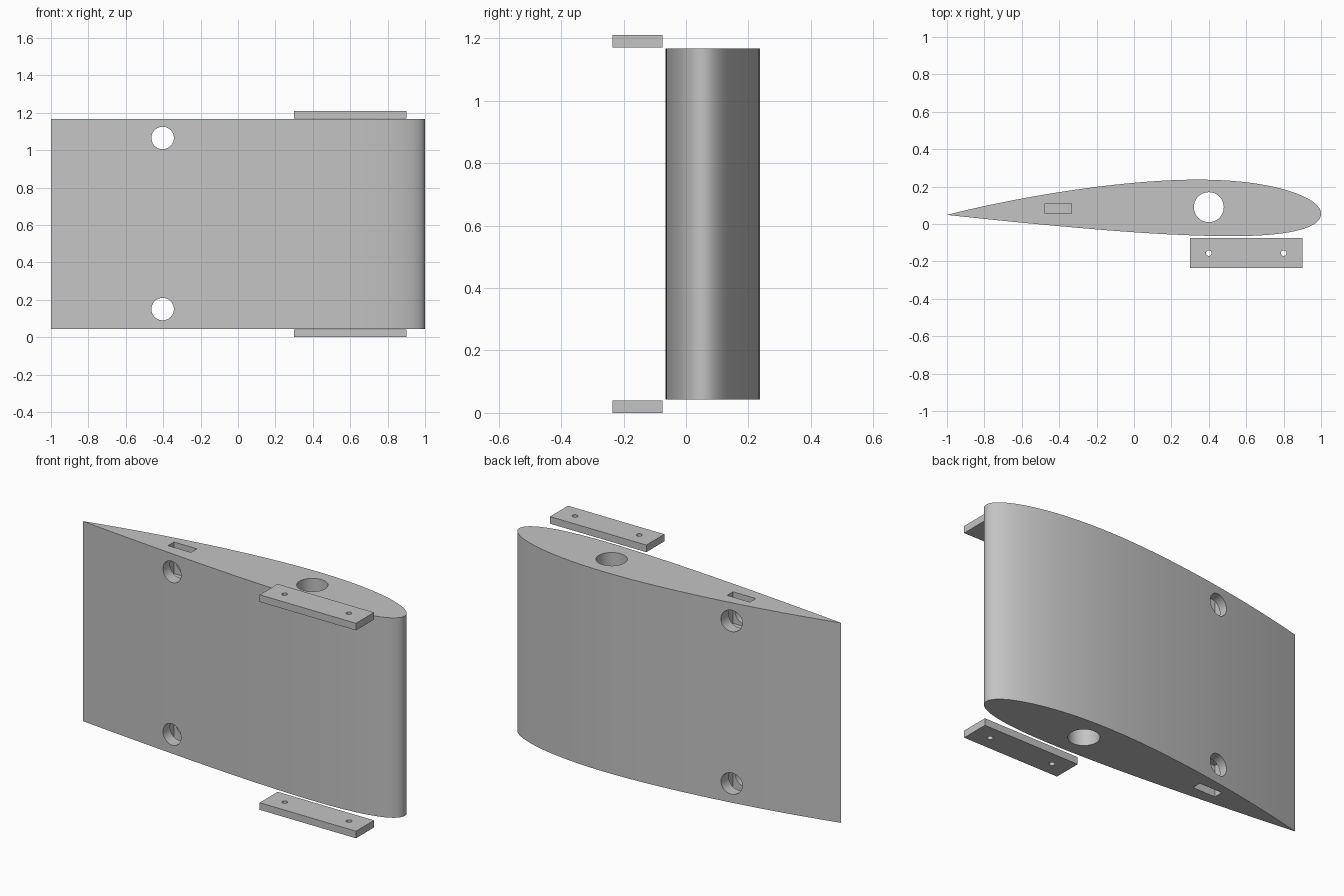
import bpy, bmesh, math

cube = bpy.data.objects.get("Cube")
if cube:
    bpy.data.objects.remove(cube, do_unlink=True)

grey = bpy.data.materials.new("light grey")
grey.use_nodes = True
GREY = (0.55, 0.55, 0.55, 1)
grey.diffuse_color = GREY
grey.node_tree.nodes["Principled BSDF"].inputs["Base Color"].default_value = GREY

BOTTOM, TOP, HEIGHT = 0.0425, 1.1675, 1.21
CHORD_Y = 0.049


def prism(name, outline, z0, z1):
    """Extrude a closed xy outline from z0 to z1."""
    bm = bmesh.new()
    face = bm.faces.new([bm.verts.new((x, y, z0)) for x, y in outline])
    up = bmesh.ops.extrude_face_region(bm, geom=[face])["geom"]
    bmesh.ops.translate(bm, vec=(0, 0, z1 - z0),
                        verts=[v for v in up if isinstance(v, bmesh.types.BMVert)])
    bmesh.ops.recalc_face_normals(bm, faces=bm.faces)
    mesh = bpy.data.meshes.new(name)
    bm.to_mesh(mesh)
    bm.free()
    mesh.materials.append(grey)
    obj = bpy.data.objects.new(name, mesh)
    bpy.context.collection.objects.link(obj)
    return obj


def rectangle(x0, x1, y0, y1):
    return [(x0, y0), (x1, y0), (x1, y1), (x0, y1)]


def circle(x, y, r, n=48):
    return [(x + r * math.cos(math.tau * i / n), y + r * math.sin(math.tau * i / n))
            for i in range(n)]


def activate(obj):
    bpy.ops.object.select_all(action="DESELECT")
    obj.select_set(True)
    bpy.context.view_layer.objects.active = obj


def cut(obj, cutter):
    """Subtract the cutter and discard it."""
    cutter.hide_render = True
    mod = obj.modifiers.new("cut", "BOOLEAN")
    mod.operation, mod.solver, mod.object = "DIFFERENCE", "EXACT", cutter
    activate(obj)
    bpy.ops.object.modifier_apply(modifier=mod.name)
    bpy.data.objects.remove(cutter, do_unlink=True)


def airfoil(steps=60, thick=0.15, camber=0.02, peak=0.4):
    """Cambered section, leading edge at +x, chord of 2."""
    upper, lower = [], []
    for i in range(steps + 1):
        t = (1 - math.cos(math.pi * i / steps)) / 2
        half = 5 * thick * (0.2969 * math.sqrt(t) - 0.126 * t - 0.3516 * t**2
                            + 0.2843 * t**3 - 0.1036 * t**4)
        span = peak if t < peak else 1 - peak
        base = 0 if t < peak else 1 - 2 * peak
        mean = camber / span**2 * (base + 2 * peak * t - t * t)
        slope = math.atan(2 * camber / span**2 * (peak - t))
        dx, dy = half * math.sin(slope), half * math.cos(slope)
        upper.append((1 - 2 * (t - dx), CHORD_Y + 2 * (mean + dy)))
        lower.append((1 - 2 * (t + dx), CHORD_Y + 2 * (mean - dy)))
    return upper + lower[-2:0:-1]


# Wing section with a vertical rod hole
wing = prism("wing_section", airfoil(), BOTTOM, TOP)
cut(wing, prism("rod_cutter", circle(0.4, 0.09, 0.08, 64), -1, 2))

# Slot pockets in both ends, each crossed by a round hole
for z0, z1, hole_z in ((BOTTOM - 0.1, 0.22, 0.15), (0.99, TOP + 0.1, 1.065)):
    cut(wing, prism("slot_cutter", rectangle(-0.475, -0.333, 0.057, 0.11), z0, z1))
    hole = prism("cross_hole_cutter", circle(0, 0, 0.06), -0.5, 0.5)
    hole.rotation_euler.x = math.pi / 2
    hole.location = (-0.403, 0, hole_z)
    cut(wing, hole)

# Mounting plates beside the two ends, with screw holes
parts = [wing]
for name, z in (("lower_plate", 0), ("upper_plate", HEIGHT - 0.04)):
    plate = prism(name, rectangle(0.3, 0.9, -0.236, -0.076), z, z + 0.04)
    for x in (0.4, 0.8):
        cut(plate, prism("screw_cutter", circle(x, -0.156, 0.015, 24), -1, 2))
    parts.append(plate)

for part in parts:
    activate(part)
    bpy.ops.object.shade_smooth_by_angle(angle=math.radians(30))
